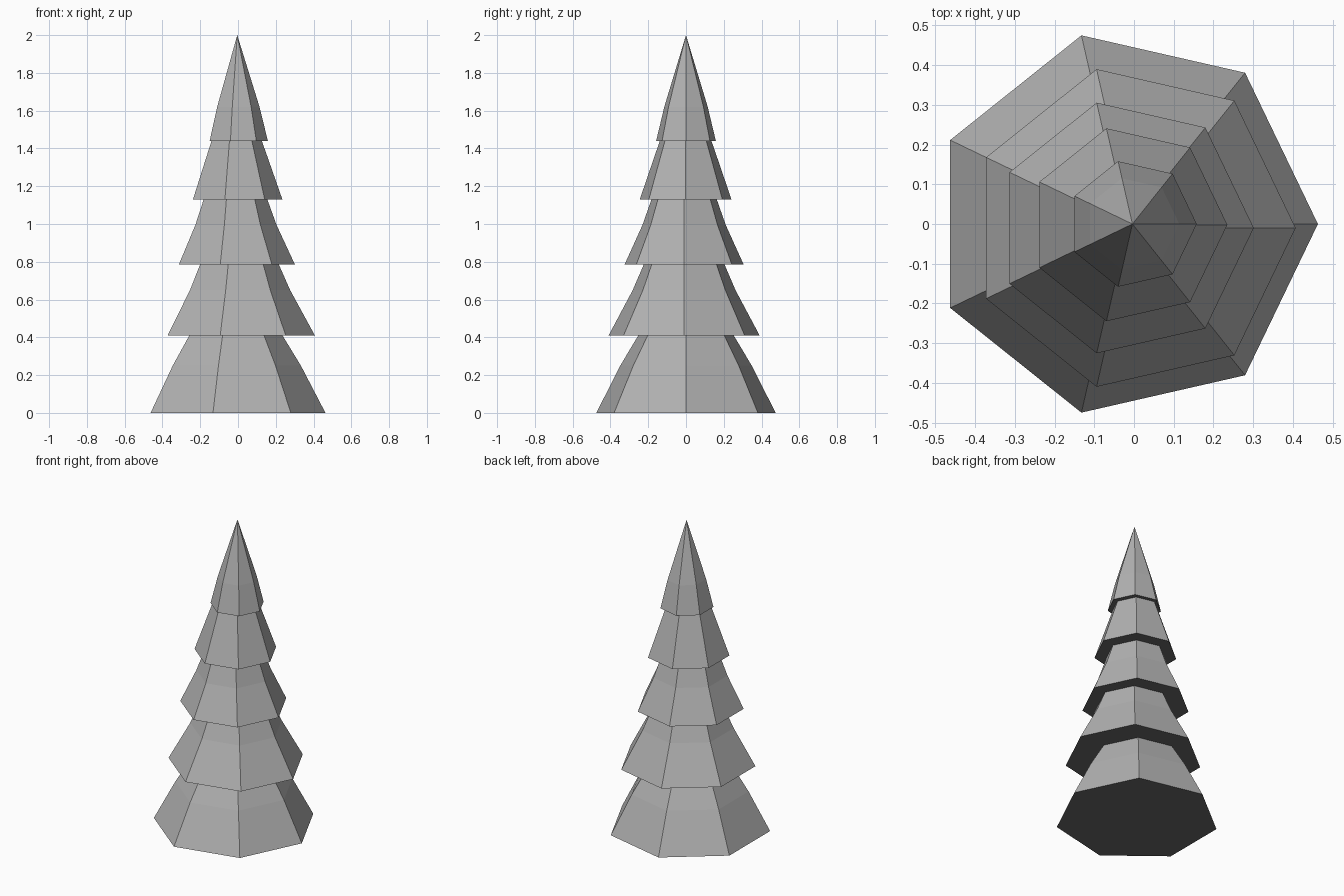
import bpy, bmesh, math

if "Cube" in bpy.data.objects:
    bpy.data.objects.remove(bpy.data.objects["Cube"])

SIDES = 7

needles = bpy.data.materials.new("light_grey")
needles.diffuse_color = (0.445, 0.445, 0.445, 1)
needles.use_nodes = True
needles.node_tree.nodes["Principled BSDF"].inputs["Base Color"].default_value = needles.diffuse_color
underside = bpy.data.materials.new("dark_grey")
underside.diffuse_color = (0.14, 0.14, 0.14, 1)
underside.use_nodes = True
underside.node_tree.nodes["Principled BSDF"].inputs["Base Color"].default_value = underside.diffuse_color


def tier(name, cx, cy, profile):
    """Closed seven-sided skirt following (radius, height) rings; radius 0 makes a tip."""
    bm = bmesh.new()
    rings = []
    for r, z in profile:
        if r == 0:
            rings.append([bm.verts.new((cx, cy, z))])
            continue
        angles = [2 * math.pi * i / SIDES for i in range(SIDES)]
        rings.append([bm.verts.new((cx + r * math.cos(a), cy + r * math.sin(a), z))
                      for a in angles])
    # Dark underside
    bm.faces.new(rings[0][::-1]).material_index = 1
    # Sloping sides
    for low, high in zip(rings, rings[1:]):
        for i in range(SIDES):
            j = (i + 1) % SIDES
            if len(high) == 1:
                bm.faces.new((low[i], low[j], high[0]))
            else:
                bm.faces.new((low[i], low[j], high[j], high[i]))
    if len(rings[-1]) > 1:
        bm.faces.new(rings[-1])
    mesh = bpy.data.meshes.new(name)
    bm.to_mesh(mesh)
    bm.free()
    mesh.materials.append(needles)
    mesh.materials.append(underside)
    obj = bpy.data.objects.new(name, mesh)
    bpy.context.collection.objects.link(obj)


# Branch skirts, bottom to top; each top tucks slightly into the next skirt
tier("bottom_branches", -0.024, 0, [(0.487, 0), (0.357, 0.25), (0.235, 0.45)])
tier("lower_branches", -0.003, -0.01, [(0.41, 0.41), (0.279, 0.65), (0.202, 0.825)])
tier("middle_branches", -0.022, -0.01, [(0.3235, 0.785), (0.226, 0.995), (0.163, 1.17)])
tier("upper_branches", -0.014, -0.002, [(0.249, 1.13), (0.179, 1.33), (0.126, 1.48)])
tier("tree_top", -0.004, 0, [(0.162, 1.44), (0.118, 1.62), (0, 2.0)])
